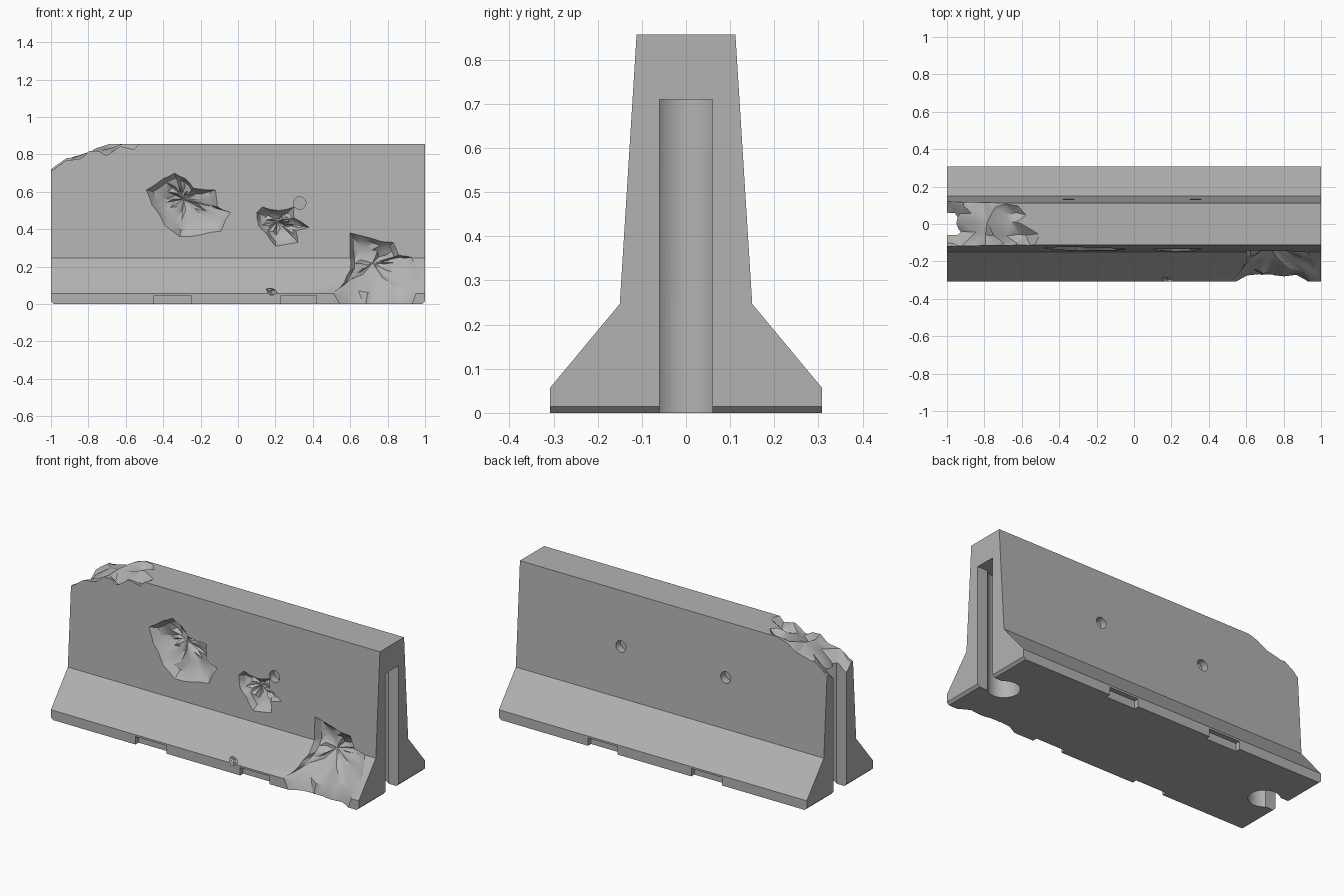
import bpy, bmesh, math, random
from mathutils import Vector

random.seed(4)
scene = bpy.context.scene
if "Cube" in scene.objects:
    bpy.data.objects.remove(scene.objects["Cube"], do_unlink=True)

# Material
concrete = bpy.data.materials.new("concrete grey")
concrete.use_nodes = True
GREY = (0.45, 0.45, 0.45, 1)
concrete.diffuse_color = GREY
bsdf = concrete.node_tree.nodes["Principled BSDF"]
bsdf.inputs["Base Color"].default_value = GREY
bsdf.inputs["Roughness"].default_value = 0.9

# Half of the barrier section: (half width, height)
SECTION = [(0.308, 0), (0.308, 0.057), (0.15, 0.247), (0.112, 0.857)]
TOP = SECTION[-1][1]


def half_width(z):
    """Half width of the barrier at height z."""
    for (w0, z0), (w1, z1) in zip(SECTION, SECTION[1:]):
        if z <= z1:
            return w0 + (w1 - w0) * max(0, (z - z0) / (z1 - z0))
    return SECTION[-1][0]


def make_object(name, bm):
    bmesh.ops.recalc_face_normals(bm, faces=bm.faces)
    mesh = bpy.data.meshes.new(name)
    bm.to_mesh(mesh)
    bm.free()
    mesh.materials.append(concrete)
    obj = bpy.data.objects.new(name, mesh)
    scene.collection.objects.link(obj)
    return obj


def loft(name, rings, tip=None):
    """Skin closed rings of points; end in a cap, or a fan to the tip."""
    bm = bmesh.new()
    loops = [[bm.verts.new(p) for p in ring] for ring in rings]
    n = len(loops[0])
    for a, b in zip(loops, loops[1:]):
        for i in range(n):
            j = (i + 1) % n
            bm.faces.new((a[i], a[j], b[j], b[i]))
    bm.faces.new(loops[0])
    if tip is None:
        bm.faces.new(loops[-1])
    else:
        end = bm.verts.new(tip)
        for i in range(n):
            bm.faces.new((loops[-1][i], loops[-1][(i + 1) % n], end))
    bmesh.ops.triangulate(bm, faces=[f for f in bm.faces if len(f.verts) == 4])
    return make_object(name, bm)


def box(name, x, y, z):
    ring = [(x[0], y[0]), (x[1], y[0]), (x[1], y[1]), (x[0], y[1])]
    return loft(name, [[(px, py, h) for px, py in ring] for h in z])


def carve(cutter):
    """Subtract a cutter from the barrier and discard it."""
    cutter.hide_render = True
    mod = barrier.modifiers.new("carve", 'BOOLEAN')
    mod.operation = 'DIFFERENCE'
    mod.solver = 'EXACT'
    mod.object = cutter
    bpy.ops.object.modifier_apply(modifier=mod.name)
    bpy.data.objects.remove(cutter, do_unlink=True)


def crater(name, outline, centre, depth):
    """Ragged bowl broken out of the front, following the wall surface."""
    c = Vector(centre)
    pts = []
    for p, q in zip(outline, outline[1:] + outline[:1]):
        p, q = Vector(p), Vector(q)
        wobble = Vector((random.uniform(-1, 1), random.uniform(-1, 1))) * 0.06
        pts += [p, (p + q) / 2 + wobble * (q - p).length]
    rings = [[(p.x, -0.45, p.y) for p in pts]]
    for scale, sink in ((1, -0.002), (0.82, 0.5), (0.55, 0.72), (0.28, 0.9)):
        ring = []
        for p in pts:
            q = c + (p - c) * scale
            d = sink * depth * (random.uniform(0.75, 1.25) if sink > 0 else 1)
            ring.append((q.x, d - half_width(q.y), q.y))
        rings.append(ring)
    carve(loft(name, rings, (c.x, depth - half_width(c.y), c.y)))


# Barrier body: section extruded along x, ends chamfered underneath
profile = [(-w, z) for w, z in SECTION] + [(w, z) for w, z in reversed(SECTION)]
barrier = loft("concrete_barrier", [[(x, y, z) for y, z in profile] for x in (-1, 1)])
bpy.context.view_layer.objects.active = barrier
barrier.select_set(True)
bm = bmesh.new()
bm.from_mesh(barrier.data)
bmesh.ops.dissolve_limit(bm, angle_limit=0.01, verts=bm.verts, edges=bm.edges)
ends = [e for e in bm.edges if all(v.co.z < 0.001 for v in e.verts)
        and abs(sum(v.co.x for v in e.verts)) > 1.9]
bmesh.ops.bevel(bm, geom=ends, offset=0.014, segments=1, affect='EDGES')
bm.to_mesh(barrier.data)
bm.free()

# Keyhole slots for the connecting bars at both ends
half = math.asin(0.06 / 0.085)
for side in (-1, 1):
    arc = [half + (2 * math.pi - 2 * half) * i / 32 for i in range(33)]
    ring = [(0.875 + 0.085 * math.cos(a), 0.085 * math.sin(a)) for a in arc]
    ring += [(1.1, -0.06), (1.1, 0.06)]
    carve(loft("slot_cutter", [[(side * x, y, z) for x, y in ring] for z in (-0.1, 0.71)]))

# Lifting notches under both long edges
for x in ((-0.45, -0.25), (0.23, 0.42)):
    for side in (-1, 1):
        carve(box("notch_cutter", x, sorted((side * 0.28, side * 0.4)), (-0.1, 0.046)))

# Blind round sockets in both faces
for x in (-0.35, 0.33):
    for side in (-1, 1):
        circle = [(x + 0.033 * math.cos(a), 0.54 + 0.033 * math.sin(a))
                  for a in (math.tau * i / 24 for i in range(24))]
        carve(loft("socket_cutter", [[(u, side * y, v) for u, v in circle]
                                     for y in (0.09, 0.2)]))

# Broken patches on the front
crater("large_crater",
       [(-.49, .61), (-.40, .67), (-.34, .70), (-.28, .67), (-.24, .62), (-.12, .61),
        (-.11, .52), (-.04, .49), (-.09, .39), (-.2, .37), (-.31, .36), (-.39, .42),
        (-.46, .53)], (-.29, .56), 0.075)
crater("small_crater",
       [(.10, .49), (.13, .52), (.22, .50), (.3, .52), (.30, .46), (.38, .41),
        (.31, .39), (.32, .33), (.2, .31), (.15, .38), (.11, .42)], (.21, .44), 0.06)
crater("corner_break",
       [(.60, .38), (.72, .35), (.83, .33), (.86, .26), (.93, .25), (.95, .2), (.97, .12),
        (.95, .05), (.9, -.05), (.75, -.08), (.58, -.05), (.51, .06), (.57, .12),
        (.6, .18), (.6, .25)], (.72, .22), 0.065)
crater("edge_nick",
       [(.15, .08), (.17, .085), (.2, .075), (.21, .06), (.18, .045), (.16, .06)],
       (.18, .065), 0.02)


# Crumbled top corner: rough height field swept upward
def broken_height(x, y):
    start = -0.57 - 0.4 * y
    if x > start:
        return TOP + 0.02
    t = (start - x) / (1 + start)
    h = TOP - 0.025 - 0.13 * t ** 2.5
    if abs(y) < 0.06:
        h -= 0.02 * t
    return h + random.uniform(-0.035, 0.025)


bm = bmesh.new()
NX, NY = 10, 6
floor, roof = {}, {}
for i in range(NX + 1):
    for j in range(NY + 1):
        x, y = -1.04 + 0.06 * i, -0.16 + 0.32 * j / NY
        if 0 < i < NX and 0 < j < NY:
            x += random.uniform(-0.02, 0.02)
            y += random.uniform(-0.015, 0.015)
        floor[i, j] = bm.verts.new((x, y, broken_height(x, y)))
        roof[i, j] = bm.verts.new((x, y, 1))
for i in range(NX):
    for j in range(NY):
        cell = [(i, j), (i + 1, j), (i + 1, j + 1), (i, j + 1)]
        bm.faces.new([floor[k] for k in cell])
        bm.faces.new([roof[k] for k in cell])
rim = [(i, 0) for i in range(NX)] + [(NX, j) for j in range(NY)]
rim += [(i, NY) for i in range(NX, 0, -1)] + [(0, j) for j in range(NY, 0, -1)]
for a, b in zip(rim, rim[1:] + rim[:1]):
    bm.faces.new((floor[a], floor[b], roof[b], roof[a]))
bmesh.ops.triangulate(bm, faces=bm.faces)
carve(make_object("top_break_cutter", bm))

# Shading: smooth hollows, crisp arrises
bpy.ops.object.shade_smooth_by_angle(angle=math.radians(30))
